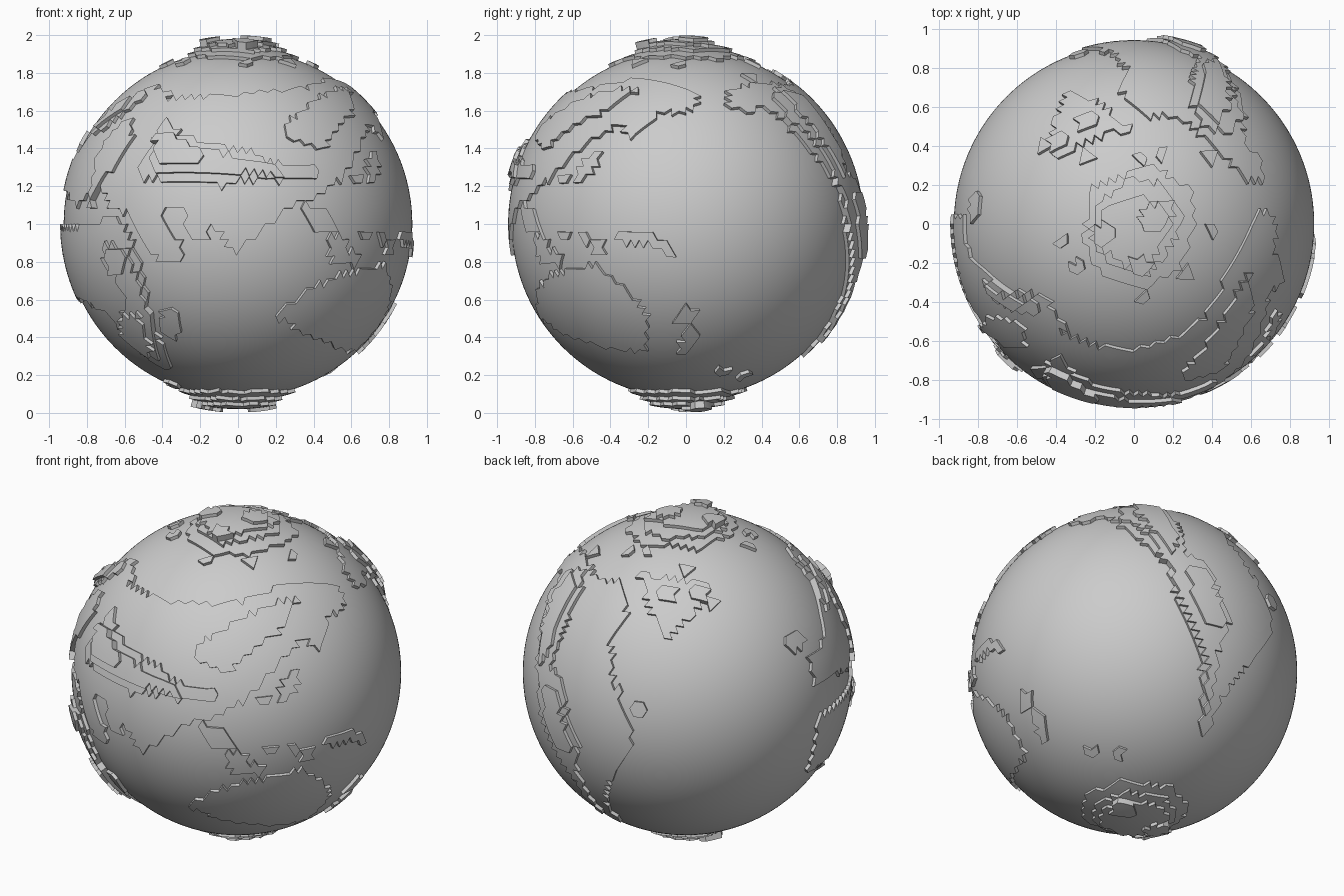
import bpy, bmesh
from math import radians, sin, cos, pi
from mathutils import Vector

if "Cube" in bpy.data.objects:
    bpy.data.objects.remove(bpy.data.objects["Cube"])

R, STEP, CENTRE = 0.923, 0.019, Vector((0, 0, 1))


def view(az, el):
    """Right, up and outward axes for a flat drawing wrapped onto the globe."""
    a, e = radians(az), radians(el)
    f, z = Vector((sin(a), -cos(a), 0)), Vector((0, 0, 1))
    return Vector((cos(a), sin(a), 0)), z * cos(e) - f * sin(e), f * cos(e) + z * sin(e)


FRONT, RIGHT, TOP, BOTTOM = view(0, 0), view(90, 0), view(0, 90), view(0, -90)
EAST, WEST, SOUTH = view(35, 25), view(-145, 25), view(135, -25)

# Triangle grid that the terraces are cut from
grid = bmesh.new()
bmesh.ops.create_icosphere(grid, subdivisions=4, radius=1)
bmesh.ops.subdivide_edges(grid, edges=grid.edges[:], cuts=2, use_grid_fill=True)
bmesh.ops.triangulate(grid, faces=[f for f in grid.faces if len(f.verts) > 3])
for v in grid.verts:
    v.co.normalize()
grid.verts.index_update()
grid.faces.index_update()
centres = [f.calc_center_median().normalized() * R * 100 for f in grid.faces]
levels = {"continents": [0] * len(centres), "ice_caps": [0] * len(centres)}


def inside(x, y, poly):
    hit = False
    for (x1, y1), (x2, y2) in zip(poly, poly[1:] + poly[:1]):
        if (y1 > y) != (y2 > y) and x < (x2 - x1) * (y - y1) / (y2 - y1) + x1:
            hit = not hit
    return hit


def terrace(axes, level, *poly, part="continents"):
    """Raise every triangle inside an outline (hundredths of a unit)."""
    right, up, out = axes
    lv = levels[part]
    for i, c in enumerate(centres):
        if c.dot(out) > -4 and inside(c.dot(right), c.dot(up), list(poly)):
            lv[i] = max(lv[i], level)


def blob(axes, level, x, y, r, part="continents", n=6):
    terrace(axes, level, *[(x + r * cos(2 * pi * k / n + .2), y + r * sin(2 * pi * k / n + .2))
                           for k in range(n)], part=part)


# Main eastern continent: south and centre, north-east, west
terrace(EAST, 1, (-56, 46), (-42, 40), (-20, 38), (3, 39), (22, 43), (56, 47), (60, 40), (57, 34),
        (46, 29), (36, 26), (33, 15), (25, 7), (15, -3), (5, -15), (-11, -25), (-31, -28),
        (-42, -37), (-54, -45), (-60, -35), (-66, -24), (-75, 0), (-68, 30))
terrace(RIGHT, 1, (-60, 66), (-40, 73), (-22, 76), (0, 71), (5, 68), (4, 64), (-10, 62), (-18, 56),
        (-30, 51), (-45, 51), (-50, 44), (-60, 37), (-68, 34), (-72, 25), (-82, 20), (-93, 8), (-95, 40))
terrace(FRONT, 1, (-41, 66), (-36, 65), (-34, 69), (-45, 72), (-55, 66), (-65, 57), (-75, 48), (-85, 35),
        (-95, 22), (-84, 10), (-72, 22), (-66, 8), (-58, 6), (-50, -8), (-40, -20), (-30, -19),
        (-29, -10), (-38, -2), (-40, 7), (-28, 9), (-26, -6), (-16, -8), (-12, 4), (-3, -14),
        (4, -6), (17, 0), (27, 9), (20, 50), (0, 65), (-30, 66))
# Southern continent below it
terrace(FRONT, 1, (-95, -2), (-74, -1), (-66, 6), (-58, -3), (-53, -15), (-48, -35), (-46, -48), (-40, -62),
        (-35, -76), (-45, -72), (-55, -62), (-70, -45), (-83, -39), (-95, -30))
# Central mountain range and eastern plateau
terrace(FRONT, 2, (-52, 24), (-47, 36), (-42, 44), (-40, 51), (-37, 53), (-28, 45), (-10, 40), (8, 37),
        (14, 32), (40, 29), (41, 24), (20, 22), (0, 23), (-10, 19), (-18, 22), (-30, 22))
terrace(FRONT, 3, (-45, 27), (-40, 42), (-15, 38), (5, 31), (23, 28), (22, 24), (0, 26), (-20, 25))
terrace(FRONT, 4, (-40, 31), (-41, 43), (-36, 47), (-27, 42), (-18, 37), (-18, 30))
terrace(FRONT, 2, (24, 51), (25, 44), (45, 37), (47, 45), (58, 56), (58, 68), (50, 69), (42, 65))
# North-west ranges
terrace(TOP, 2, (-76, -28), (-70, -29), (-48, -40), (-45, -44), (-60, -43), (-70, -37))
terrace(TOP, 2, (-72, -46), (-55, -49), (-54, -62), (-64, -60), (-76, -52))
terrace(TOP, 3, (-72, -31), (-52, -40), (-60, -41), (-70, -35))
# Rift mountains
terrace(FRONT, 2, (-68, -11), (-57, -12), (-53, -25), (-48, -40), (-42, -60), (-40, -70), (-48, -67),
        (-60, -50), (-57, -40), (-62, -28), (-69, -20))
terrace(FRONT, 3, (-66, -13), (-58, -14), (-57, -26), (-64, -27))
terrace(FRONT, 3, (-59, -46), (-50, -46), (-43, -66), (-48, -66), (-58, -56))
# Offshore islands of the east
terrace(FRONT, 1, (-40, -46), (-33, -45), (-30, -52), (-33, -60), (-40, -56))
terrace(FRONT, 1, (34, 10), (43, 9), (52, 0), (52, -5), (38, -2), (34, 5))
terrace(EAST, 1, (-6, -45), (3, -44), (6, -51), (15, -52), (16, -57), (-4, -56))
terrace(EAST, 1, (15, -41), (24, -41), (22, -46), (14, -46))
terrace(EAST, 1, (29, -40), (34, -39), (33, -47), (28, -46))
terrace(EAST, 1, (35, -44), (42, -43), (42, -48), (35, -49))
terrace(EAST, 1, (31, 2), (35, 1), (32, -10), (25, -18), (21, -13), (26, -4))
terrace(EAST, 1, (40, 29), (50, 31), (50, 23), (44, 12), (40, 15), (43, 24))
blob(EAST, 1, 14, -16, 3.5)
terrace(RIGHT, 1, (-36, -5), (-24, -4), (-18, -6), (-5, -13), (-8, -18), (-20, -11), (-35, -9))
# South-eastern continent and its twin islands
terrace(RIGHT, 1, (-78, -34), (-70, -26), (-55, -23), (-46, -20), (-40, -28), (-25, -40), (-20, -50),
        (-21, -66), (-35, -66), (-50, -62), (-66, -56), (-77, -48))
terrace(RIGHT, 1, (0, -43), (5, -46), (4, -51), (-5, -51), (-4, -45))
terrace(RIGHT, 1, (-2, -53), (4, -53), (6, -58), (0, -68), (-5, -67), (-2, -60))
# North-western continent and its range
terrace(TOP, 1, (-7, 66), (10, 60), (20, 54), (32, 50), (44, 36), (57, 22), (66, 21), (63, 33), (55, 42),
        (55, 55), (52, 68), (44, 79), (20, 92), (5, 88), (-2, 80))
terrace(WEST, 1, (-54, 60), (-51, 52), (-36, 50), (-33, 36), (-44, 26), (-52, 15), (-51, 4), (-55, -2),
        (-64, 2), (-69, 13), (-77, 8), (-75, -12), (-82, -10), (-80, 5), (-81, 22), (-77, 39), (-67, 56))
terrace(TOP, 2, (27, 58), (30, 75), (33, 86), (45, 78), (49, 66), (50, 52), (46, 48), (36, 58))
terrace(TOP, 3, (31, 62), (35, 78), (40, 80), (46, 68), (45, 56), (40, 60))
terrace(WEST, 2, (-77, 20), (-75, 42), (-64, 56), (-55, 55), (-60, 40), (-68, 25))
terrace(WEST, 3, (-73, 26), (-71, 42), (-63, 52), (-58, 50), (-65, 36))
# South-western continent, its range and the land bridge
terrace(SOUTH, 1, (27, 68), (28, 52), (29, 40), (38, 18), (44, -2), (44, -18), (41, -42), (44, -44), (52, -26),
        (64, -10), (75, 5), (80, 14), (80, 26), (72, 45), (60, 65), (45, 70))
terrace(SOUTH, 1, (10, 70), (27, 54), (34, 68), (20, 84))
terrace(SOUTH, 2, (29, 50), (38, 57), (46, 52), (52, 40), (59, 20), (52, 2), (47, -30), (43, -35),
        (47, -5), (40, 18), (32, 33))
terrace(SOUTH, 3, (36, 50), (46, 47), (54, 28), (55, 14), (47, 16), (39, 35))
# Small western islands
terrace(WEST, 1, (-49, -6), (-43, -6), (-40, -12), (-46, -12))
for x, y, r in ((-38, -10, 3), (-27, -21, 4), (15, 38, 3.5), (60, 17, 6), (0, 57, 3)):
    blob(WEST, 1, x, y, r)
# Large northern island with two hills
terrace(WEST, 1, (-22, 52), (-10, 53), (0, 50), (16, 51), (10, 42), (6, 34), (-3, 25), (-11, 18),
        (-14, 28), (-22, 36))
for x in (-10, 8):
    blob(WEST, 2, x, 43, 5.5)

# Northern ice cap, its peaks and floes
ICE = "ice_caps"
terrace(TOP, 1, (8, 30), (28, 18), (31, 0), (24, -22), (5, -33), (-18, -24), (-26, -8), (-21, 18), part=ICE)
terrace(TOP, 2, (-2, 22), (15, 20), (22, 8), (24, 0), (15, -16), (5, -26), (-12, -20), (-22, -8), (-18, 10), part=ICE)
terrace(TOP, 3, (-14, 8), (0, 14), (18, 10), (19, 0), (12, -10), (8, -24), (-5, -20), (-18, -10), part=ICE)
for x, y, r in ((9, 3, 7), (3, -20, 5.5), (-14, -5, 6)):
    blob(TOP, 4, x, y, r, ICE)
for x, y in ((-36, -9), (-29, -22), (3, 34), (14, 35), (38, 34), (39, -3), (26, -25), (5, -37), (-5, 48)):
    blob(TOP, 1, x, y, 3.5, ICE)
# Southern ice cap, its peaks and floes
for level, r in ((1, 31), (2, 24), (3, 19)):
    blob(BOTTOM, level, 0, 0, r, ICE, 7)
for x, y, r in ((-15, 0, 7), (13, -6, 7)):
    blob(BOTTOM, 4, x, y, r, ICE)
for x, y in ((47, -19), (36, -30), (-34, 16)):
    blob(BOTTOM, 1, x, y, 3.5, ICE)


def finish(name, bm):
    me = bpy.data.meshes.new(name)
    bm.to_mesh(me)
    bm.free()
    ob = bpy.data.objects.new(name, me)
    ob.location = CENTRE
    bpy.context.collection.objects.link(ob)
    bpy.ops.object.select_all(action='DESELECT')
    ob.select_set(True)
    bpy.context.view_layer.objects.active = ob
    bpy.ops.object.shade_smooth_by_angle(angle=radians(30))


def build_terraces(name, lv):
    """Top faces at each level, with walls down to lower neighbours."""
    bm, cache = bmesh.new(), {}

    def vert(v, level):
        key = (v.index, level)
        if key not in cache:
            cache[key] = bm.verts.new(v.co * (R + STEP * level if level else R - 0.01))
        return cache[key]

    for f in grid.faces:
        h = lv[f.index]
        if not h:
            continue
        bm.faces.new([vert(v, h) for v in f.verts])
        for lp in f.loops:
            low = lv[lp.link_loop_radial_next.face.index]
            if low < h:
                a, b = lp.vert, lp.link_loop_next.vert
                bm.faces.new((vert(b, h), vert(a, h), vert(a, low), vert(b, low)))
    finish(name, bm)


for part, lv in levels.items():
    build_terraces(part, lv)
grid.free()

# Ocean ball
sea = bmesh.new()
bmesh.ops.create_icosphere(sea, subdivisions=6, radius=R)
finish("ocean", sea)
